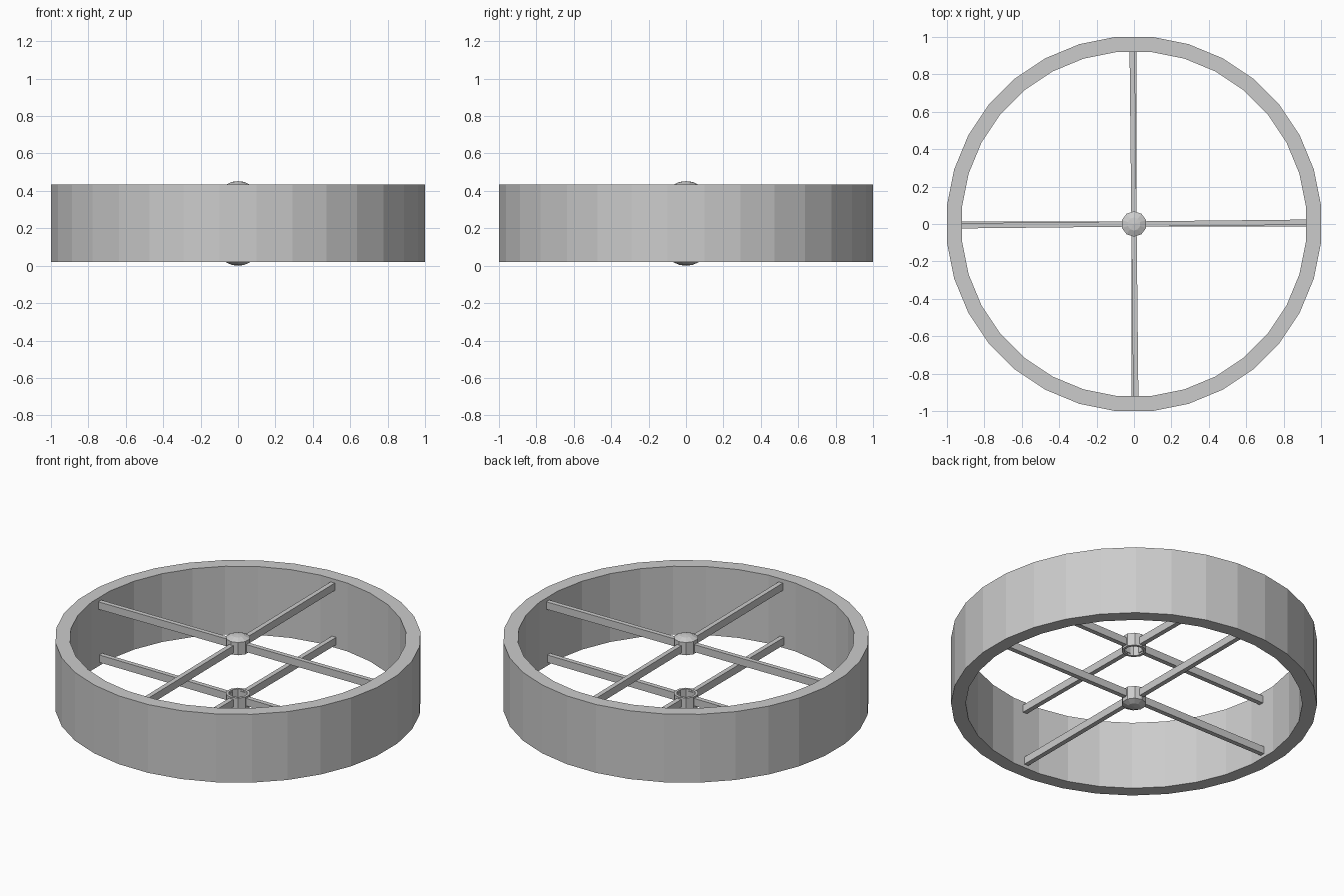
import bpy, bmesh, math
from mathutils import Matrix

if "Cube" in bpy.data.objects:
    bpy.data.objects.remove(bpy.data.objects["Cube"])

MID = 0.226  # height of the symmetry plane


def finish(name, bm):
    bmesh.ops.recalc_face_normals(bm, faces=bm.faces)
    me = bpy.data.meshes.new(name)
    bm.to_mesh(me)
    bm.free()
    ob = bpy.data.objects.new(name, me)
    bpy.context.collection.objects.link(ob)
    return ob


def lathe(name, profile, sides, start, closed):
    """Revolve an (r, z) profile about the z axis with flat facets."""
    bm = bmesh.new()
    rings = []
    for r, z in profile:
        if r == 0:
            rings.append([bm.verts.new((0, 0, z))] * sides)
        else:
            angles = [start + math.tau * i / sides for i in range(sides)]
            rings.append([bm.verts.new((r * math.cos(a), r * math.sin(a), z)) for a in angles])
    pairs = list(zip(rings, rings[1:]))
    if closed:
        pairs.append((rings[-1], rings[0]))
    for a, b in pairs:
        for i in range(sides):
            j = (i + 1) % sides
            quad = list(dict.fromkeys((a[i], a[j], b[j], b[i])))
            bm.faces.new(quad)
    return finish(name, bm)


# Outer shell: 32-sided band
half = math.pi / 32
ro, ri = 1 / math.cos(half), 0.92 / math.cos(half)
lathe("shell", [(ro, 0.02), (ro, 0.434), (ri, 0.434), (ri, 0.02)], 32, half, True)

# Two spoke levels, each with a domed hub cap that is open towards the middle
for level, s, turn in (("top", 1, 0.6), ("bottom", -1, 0.0)):
    prof = [(0, 0.226), (0.035, 0.222), (0.068, 0.207), (0.068, 0.13),
            (0.052, 0.13), (0.052, 0.195), (0, 0.203)]
    lathe(level + "_hub", [(r, MID + s * z) for r, z in prof], 10, math.pi / 10, False)

    # Four spokes from hub wall to shell
    for k in range(4):
        bm = bmesh.new()
        bmesh.ops.create_cube(bm, size=1)
        r0, r1 = 0.045, 0.923
        bmesh.ops.scale(bm, vec=(r1 - r0, 0.028, 0.045), verts=bm.verts)
        bmesh.ops.translate(bm, vec=((r0 + r1) / 2, 0, MID + s * 0.163), verts=bm.verts)
        rot = Matrix.Rotation(math.radians(90 * k + turn), 4, 'Z')
        bmesh.ops.transform(bm, matrix=rot, verts=bm.verts)
        finish(f"{level}_spoke_{k + 1}", bm)
